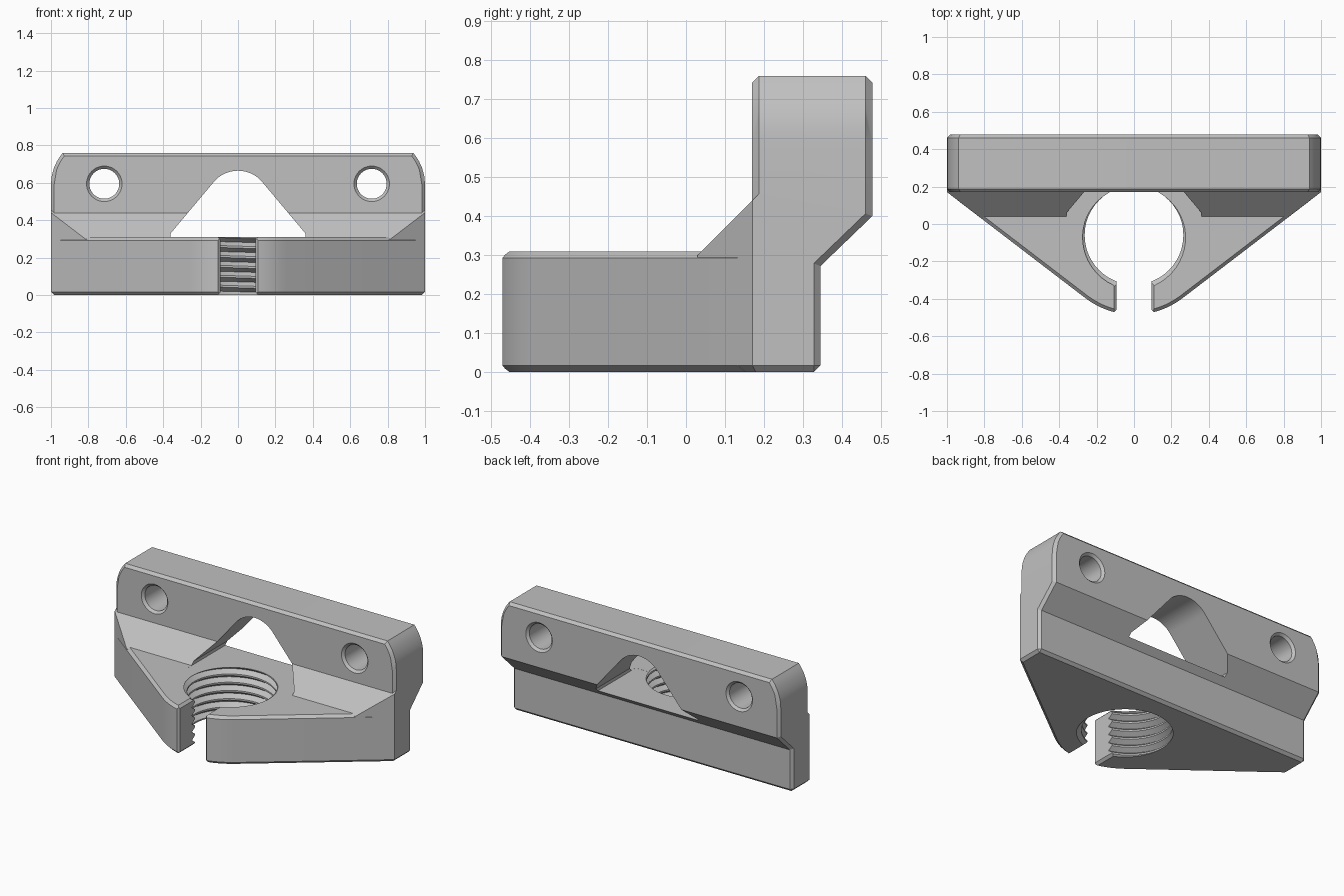
import bpy, bmesh, math

if "Cube" in bpy.data.objects:
    bpy.data.objects.remove(bpy.data.objects["Cube"])

C = 0.017            # chamfer width
CY = -0.06           # y of the threaded bore axis
TH = math.radians(52.58)


def finish(name, bm):
    bmesh.ops.remove_doubles(bm, verts=bm.verts, dist=1e-5)
    bmesh.ops.triangulate(bm, faces=bm.faces)
    bmesh.ops.recalc_face_normals(bm, faces=bm.faces)
    me = bpy.data.meshes.new(name)
    bm.to_mesh(me)
    bm.free()
    ob = bpy.data.objects.new(name, me)
    bpy.context.collection.objects.link(ob)
    return ob


def loft(name, loops):
    """Closed solid through equal-length point loops."""
    bm = bmesh.new()
    rings = [[bm.verts.new(p) for p in lp] for lp in loops]
    n = len(rings[0])
    for a, b in zip(rings, rings[1:]):
        for i in range(n):
            j = (i + 1) % n
            bm.faces.new((a[i], a[j], b[j], b[i]))
    bm.faces.new(rings[0][::-1])
    bm.faces.new(rings[-1])
    return finish(name, bm)


def boolean(ob, other, op):
    mod = ob.modifiers.new("cut", 'BOOLEAN')
    mod.operation = op
    mod.solver = 'EXACT'
    mod.object = other
    bpy.context.view_layer.update()
    me = bpy.data.meshes.new_from_object(ob.evaluated_get(bpy.context.evaluated_depsgraph_get()))
    ob.modifiers.clear()
    ob.data = me
    bpy.data.objects.remove(other)


def plan(inset, z, xmax, yback):
    """Rounded-nose triangular plan outline."""
    r = 0.425 - inset
    pts = []
    for i in range(13):
        a = -math.pi + TH + (math.pi - 2 * TH) * i / 12
        pts.append((r * math.cos(a), CY + r * math.sin(a), z))
    y = CY + (math.cos(TH) * xmax - r) / math.sin(TH)
    return pts + [(xmax, y, z), (xmax, yback, z), (-xmax, yback, z), (-xmax, y, z)]


def section(x):
    """Side profile of the upright with chamfers and rounded top corners."""
    a = abs(x)
    t = max(0, a - (1 - C))

    def arc(r):
        return 0.59 + math.sqrt(max(0, r * r - (a - 0.74) ** 2))
    zf = min(0.76, arc(0.26))
    zi = min(0.76 - C, arc(0.26 - C + t))
    k = 0.41 * t
    yz = [(0.03, t), (0.345 - C, t), (0.345 - t, C), (0.345 - t, 0.272 + k),
          (0.478 - t, 0.40 + k), (0.478 - t, zi), (0.478 - C, zf), (0.17 + C, zf),
          (0.17 + t, zi), (0.17 + t, 0.44 + t), (0.03, 0.30)]
    return [(x, y, z) for y, z in yz]


# Upright plate with sloped gusset, trimmed to the plan outline
xs = [0.929, 0.937, 0.95, 0.96, 0.97, 0.983, 0.992, 0.997, 1.0]
bracket = loft("clamp_bracket", [section(x) for x in [-x for x in xs[::-1]] + xs])
e = 0.0005
trim = loft("trim", [plan(C + e + 0.02, -0.02, 1.2, 1), plan(e, C, 1.2, 1), plan(e, 1, 1.2, 1)])
boolean(bracket, trim, 'INTERSECT')

# Front pad
pad = loft("pad", [plan(i, z, 0.95, 0.2) for i, z in
                   ((C, 0), (0, C), (0, 0.31 - C), (C, 0.31))])
boolean(bracket, pad, 'UNION')

# Arched window through the upright
arch = [(-0.36, 0.3095), (-0.36, 0.33)]
for i in range(17):
    a = math.radians(140 - 100 * i / 16)
    arch.append((0.169 * math.cos(a), 0.496 + 0.169 * math.sin(a)))
arch += [(0.36, 0.33), (0.36, 0.3095)]
window = loft("window", [[(x, y, z) for x, z in arch] for y in (0.0, 1.0)])
boolean(bracket, window, 'DIFFERENCE')

# Screw holes with countersunk rims
for sx in (-0.715, 0.715):
    hole = loft("hole", [[(sx + r * math.cos(math.tau * i / 40), y,
                           0.595 + r * math.sin(math.tau * i / 40)) for i in range(40)]
                         for y, r in ((0.16, 0.105), (0.185, 0.08),
                                      (0.463, 0.08), (0.488, 0.105))])
    boolean(bracket, hole, 'DIFFERENCE')

# Helical threaded bore
N, TURNS, PITCH, Z0 = 48, 8, 0.053, -0.08
FR, RAD = (0, 0.2, 0.6), (0.264, 0.264, 0.294)
bm = bmesh.new()
grid = []
for i in range(N + 1):
    a = math.tau * i / N
    col = []
    for j in range(3 * TURNS + 1):
        z = Z0 + PITCH * (j // 3 + FR[j % 3] + i / N)
        r = RAD[j % 3]
        col.append(bm.verts.new((r * math.cos(a), CY + r * math.sin(a), z)))
    grid.append(col)
for a, b in zip(grid, grid[1:]):
    for j in range(3 * TURNS):
        bm.faces.new((a[j], b[j], b[j + 1], a[j + 1]))
bmesh.ops.remove_doubles(bm, verts=bm.verts, dist=1e-5)
rim = [ed for ed in bm.edges if ed.is_boundary]
low = bm.verts.new((0, CY, Z0 + PITCH / 2))
high = bm.verts.new((0, CY, Z0 + PITCH * (TURNS + 0.5)))
for ed in rim:
    v, w = ed.verts
    bm.faces.new((v, w, low if v.co.z < 0.15 else high))
boolean(bracket, finish("thread", bm), 'DIFFERENCE')

# Front slot, then its chamfered top, bottom and front edges
H = 0.093


def slot(stations, along_z):
    loops = []
    for h, s in stations:
        if along_z:
            loops.append([(-h, -0.7, s), (h, -0.7, s), (h, -0.1, s), (-h, -0.1, s)])
        else:
            loops.append([(-h, s, -0.2), (h, s, -0.2), (h, s, 0.325), (-h, s, 0.325)])
    boolean(bracket, loft("slot", loops), 'DIFFERENCE')


slot(((H + 0.033, -0.018), (H, 0.015), (H, 0.295), (H + 0.033, 0.328)), True)
slot(((H + 0.042, -0.5), (H, -0.458), (H, -0.11)), False)

# Colour and shading
mat = bpy.data.materials.new("light_grey")
mat.diffuse_color = (0.53, 0.53, 0.53, 1)
mat.use_nodes = True
mat.node_tree.nodes["Principled BSDF"].inputs["Base Color"].default_value = mat.diffuse_color
bracket.data.materials.clear()
bracket.data.materials.append(mat)
for p in bracket.data.polygons:
    p.material_index = 0
bpy.ops.object.select_all(action='DESELECT')
bracket.select_set(True)
bpy.context.view_layer.objects.active = bracket
bpy.ops.object.shade_smooth_by_angle(angle=math.radians(25))
